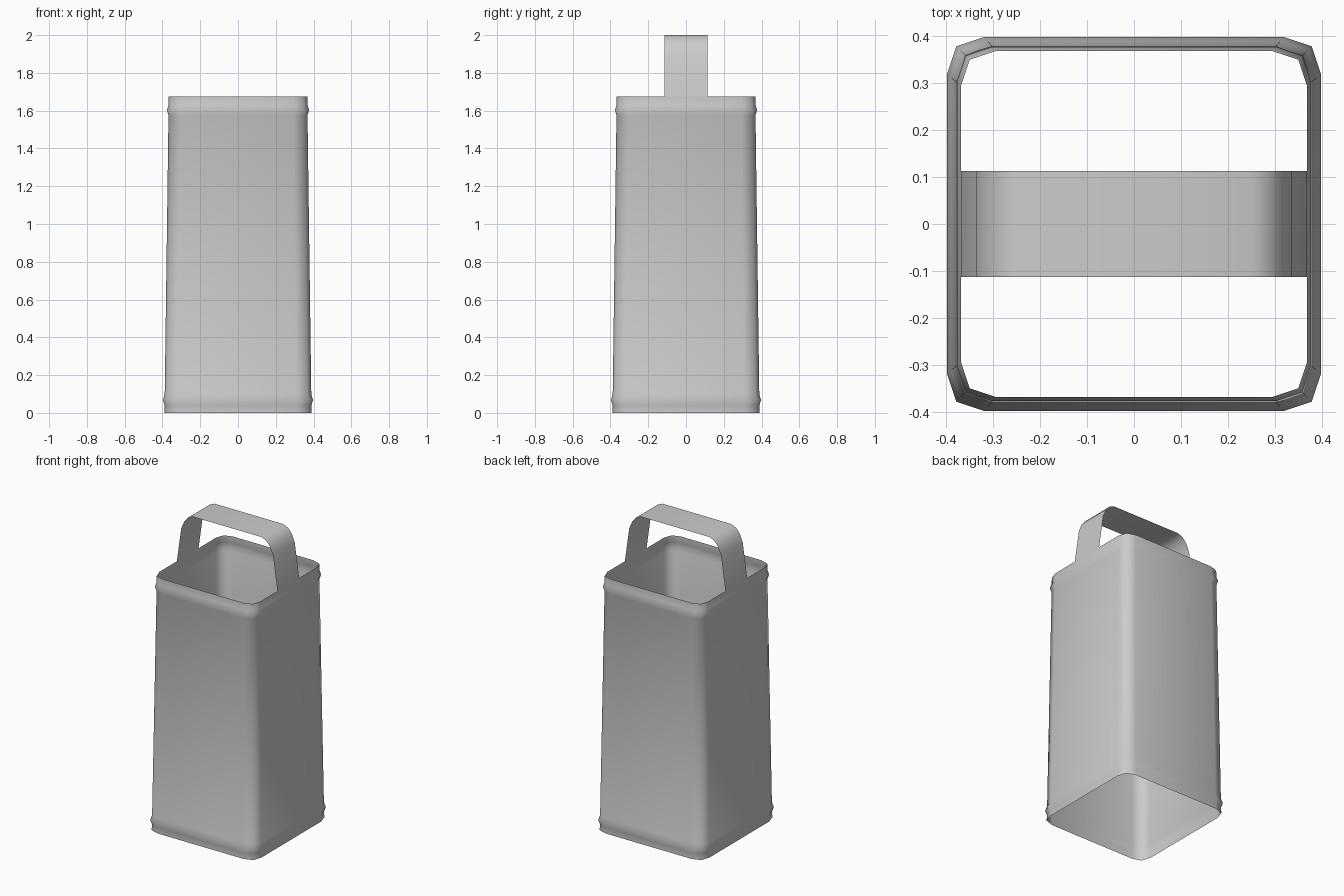
import bpy
import bmesh

cube = bpy.data.objects.get("Cube")
if cube:
    bpy.data.objects.remove(cube)

grey = bpy.data.materials.new("plain grey")
grey.use_nodes = True
colour = (0.6, 0.6, 0.6, 1)
grey.diffuse_color = colour
grey.node_tree.nodes["Principled BSDF"].inputs["Base Color"].default_value = colour


def sheet(name, rows, closed=False):
    """Skin consecutive rows of points into a thin smooth surface."""
    bm = bmesh.new()
    grid = [[bm.verts.new(p) for p in row] for row in rows]
    for low, high in zip(grid, grid[1:]):
        count = len(low)
        for i in range(count if closed else count - 1):
            j = (i + 1) % count
            bm.faces.new((low[i], low[j], high[j], high[i]))
    mesh = bpy.data.meshes.new(name)
    bm.to_mesh(mesh)
    bm.free()
    mesh.materials.append(grey)
    mesh.shade_smooth()
    obj = bpy.data.objects.new(name, mesh)
    bpy.context.collection.objects.link(obj)
    return obj


def rounded_square(r, z):
    """Square ring whose corners are bevelled in two steps."""
    ring = []
    x, y = 1, 0
    for _ in range(4):
        for along, side in ((1, 0.8), (0.95, 0.95), (0.8, 1)):
            ring.append((r * (x * along - y * side), r * (y * along + x * side), z))
        x, y = -y, x
    return ring


# Tapered open body with a raised bead near each rim: (half width, height)
profile = [(0.39, 0), (0.389, 0.04), (0.397, 0.068), (0.388, 0.1),
           (0.368, 1.575), (0.376, 1.603), (0.368, 1.63), (0.367, 1.675)]
sheet("body", [rounded_square(r, z) for r, z in profile], closed=True)

# Flat strap handle arching over the opening
half = [(0.367, 1.675), (0.335, 1.9), (0.312, 1.955), (0.285, 1.985), (0.25, 2)]
path = [(-x, z) for x, z in half] + [(x, z) for x, z in reversed(half)]
sheet("handle", [[(x, -0.113, z), (x, 0.113, z)] for x, z in path])
